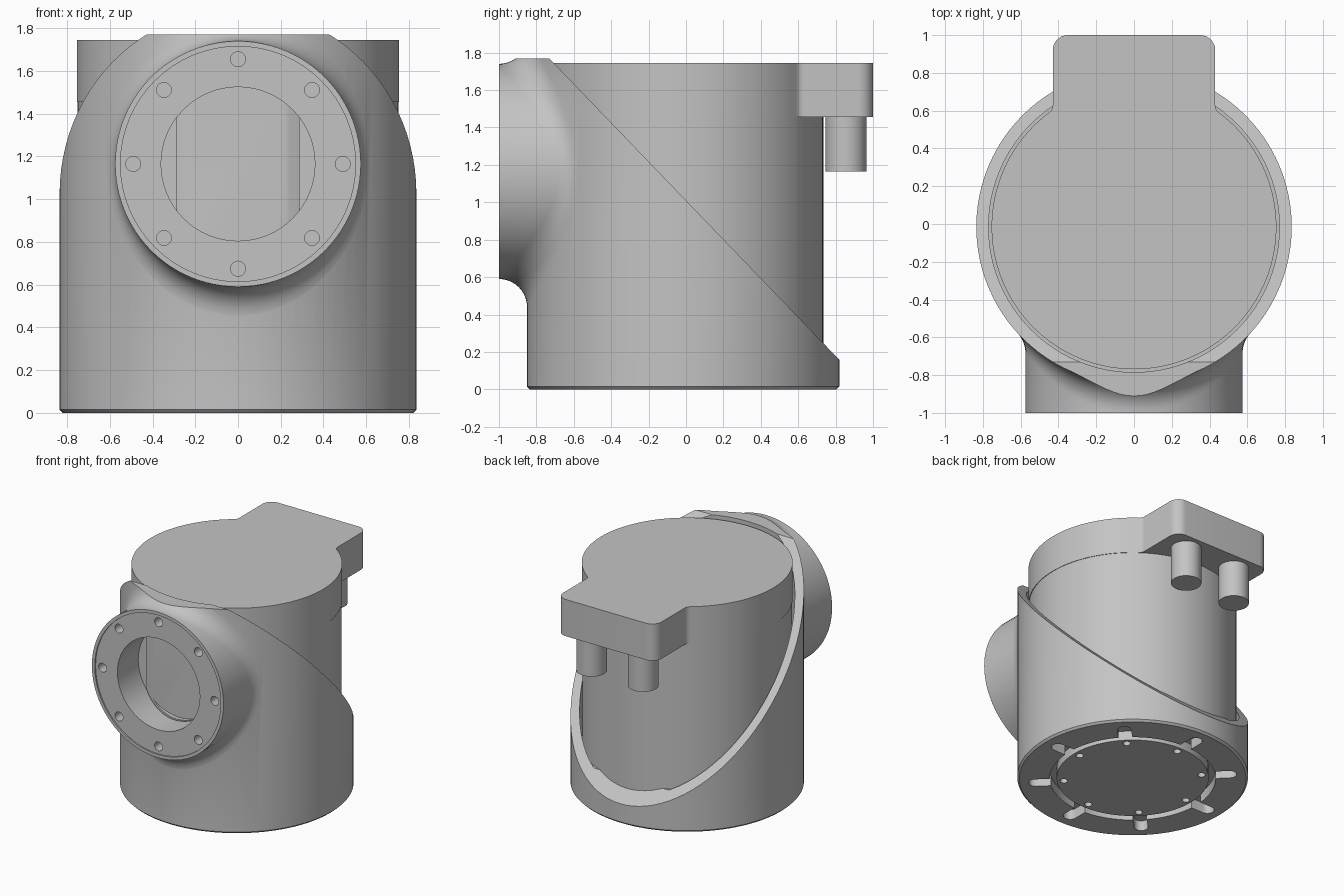
import bpy, bmesh, math
from mathutils import Vector

if "Cube" in bpy.data.objects:
    bpy.data.objects.remove(bpy.data.objects["Cube"])

CY = -0.015                      # y of the vertical body axis
PORT_Z = 1.165                   # height of the front port axis
R_SHELL, R_PORT, R_FILLET = 0.835, 0.575, 0.15
TAU = math.tau

grey = bpy.data.materials.new("plain grey")
grey.diffuse_color = (0.55, 0.55, 0.55, 1)
grey.use_nodes = True
grey.node_tree.nodes["Principled BSDF"].inputs["Base Color"].default_value = grey.diffuse_color


def finish(name, bm):
    bmesh.ops.recalc_face_normals(bm, faces=bm.faces)
    mesh = bpy.data.meshes.new(name)
    bm.to_mesh(mesh)
    bm.free()
    mesh.materials.append(grey)
    ob = bpy.data.objects.new(name, mesh)
    bpy.context.collection.objects.link(ob)
    return ob


def loft(name, rings):
    """Closed solid through a list of equally long point rings."""
    bm = bmesh.new()
    vs = [[bm.verts.new(p) for p in ring] for ring in rings]
    n = len(vs[0])
    for a, b in zip(vs, vs[1:]):
        for i in range(n):
            j = (i + 1) % n
            bm.faces.new((a[i], a[j], b[j], b[i]))
    bm.faces.new(vs[0])
    bm.faces.new(vs[-1])
    return finish(name, bm)


def upright(name, r, z0, z1, x=0, y=CY, n=96, chamfer=0):
    prof = [(r - chamfer, z0), (r, z0 + chamfer), (r, z1)] if chamfer else [(r, z0), (r, z1)]
    return loft(name, [[(x + q * math.cos(TAU * i / n), y + q * math.sin(TAU * i / n), z)
                        for i in range(n)] for q, z in prof])


def forward(name, r, y0, y1, x=0, z=PORT_Z, n=64):
    return loft(name, [[(x + r * math.cos(TAU * i / n), y, z + r * math.sin(TAU * i / n))
                        for i in range(n)] for y in (y0, y1)])


def prism(name, pts, z0, z1):
    return loft(name, [[(x, y, z) for x, y in pts] for z in (z0, z1)])


def boolean(ob, other, op="DIFFERENCE", keep=False):
    m = ob.modifiers.new("cut", "BOOLEAN")
    m.operation, m.solver, m.object = op, "EXACT", other
    bpy.context.view_layer.objects.active = ob
    bpy.ops.object.modifier_apply(modifier=m.name)
    if not keep:
        bpy.data.objects.remove(other)


def smooth(ob, angle=30):
    bpy.ops.object.select_all(action="DESELECT")
    ob.select_set(True)
    bpy.context.view_layer.objects.active = ob
    bpy.ops.object.shade_smooth_by_angle(angle=math.radians(angle))


# Outer shell with a bevelled foot
shell = upright("outer_shell", R_SHELL, 0, 2.1, chamfer=0.015)

# Front port blended into the shell by a rolling-ball fillet
N, STEPS = 96, 10
rings = [[] for _ in range(STEPS + 3)]
for i in range(N):
    c, s = math.cos(TAU * i / N), math.sin(TAU * i / N)
    rc = R_PORT + R_FILLET
    ball = Vector((rc * c, -math.sqrt((R_SHELL + R_FILLET) ** 2 - (rc * c) ** 2), rc * s))
    to_port = Vector((-c, 0, -s))
    to_shell = -Vector((ball.x, ball.y, 0)).normalized()
    origin = Vector((0, CY, PORT_Z))
    rings[0].append((R_PORT * c, -1.001, PORT_Z + R_PORT * s))
    for k in range(STEPS + 1):
        p = ball + R_FILLET * to_port.slerp(to_shell, k / STEPS)
        if k == STEPS:
            p += to_shell * 0.002
        p += origin
        p.y = max(p.y, -1.0005)
        rings[k + 1].append(p)
    rings[-1].append((0.7 * c, -0.2, PORT_Z + 0.7 * s))
port = loft("port", rings)
boolean(shell, port, "UNION")

# Trim: level top and sloping cut towards the back
boolean(shell, prism("top_trim", [(-2, -2), (2, -2), (2, 2), (-2, 2)], 1.77, 3))
slope = [(-0.76, 1.80), (0.86, 0.116), (3, 0.116), (3, 4), (-0.76, 4)]
boolean(shell, loft("slope_trim", [[(x, y, z) for y, z in slope] for x in (-2, 2)]))

# Cavity, port bore, recessed port face and its bolt holes
boolean(shell, upright("cavity", 0.77, 0.30, 2.5))
bore = forward("bore", 0.36, -1.2, -0.73)
boolean(shell, bore, keep=True)
boolean(shell, forward("face_recess", 0.55, -1.2, -0.99))
for k in range(8):
    a = TAU * k / 8
    boolean(shell, forward("bolt_hole", 0.035, -1.2, -0.90, 0.49 * math.cos(a),
                           PORT_Z + 0.49 * math.sin(a), 20))

# Underside: round recess with radial slots
boolean(shell, upright("foot_recess", 0.60, -0.2, 0.08))
for k in range(8):
    a = TAU * k / 8
    pts = [(0.5, -0.05)] + [(0.705 + 0.05 * math.cos(t), 0.05 * math.sin(t))
                            for t in [math.pi * (j / 10 - 0.5) for j in range(11)]] + [(0.5, 0.05)]
    ca, sa = math.cos(a), math.sin(a)
    boolean(shell, prism("slot", [(x * ca - y * sa, CY + x * sa + y * ca) for x, y in pts], -0.2, 0.08))
smooth(shell)

# Bottom plate with a circle of screw holes
plate = upright("bottom_plate", 0.55, 0.005, 0.1)
for k in range(8):
    a = TAU * k / 8
    boolean(plate, upright("screw_hole", 0.028, -0.1, 0.06, 0.5 * math.cos(a), CY + 0.5 * math.sin(a), 16))
smooth(plate)

# Inner body, cut flat where the port bore ends
body = upright("inner_body", 0.75, 0.2, 1.46)
boolean(body, bore, keep=True)

# Lid outline: disc with a rounded rear tab and filleted neck
R, W, F, C = 0.754, 0.43, 0.05, 0.08
fy = math.sqrt((R + F) ** 2 - (W + F) ** 2)
a_end = math.atan2(fy, W + F)
half = [(R * math.cos(t), R * math.sin(t) + CY)
        for t in [-math.pi / 2 + (a_end + math.pi / 2) * i / 60 for i in range(61)]]
half += [(W + F + F * math.cos(t), CY + fy + F * math.sin(t))
         for t in [a_end + math.pi - a_end * i / 6 for i in range(1, 7)]]
half += [(W - C + C * math.cos(t), 1 - C + C * math.sin(t))
         for t in [math.pi / 2 * i / 8 for i in range(9)]]
lid = prism("lid", half + [(-x, y) for x, y in reversed(half[1:])], 1.455, 1.745)
boolean(lid, bore)
smooth(body)
smooth(lid)

# Two pegs below the rear tab
for side, x in (("left", -0.225), ("right", 0.225)):
    smooth(upright(side + "_peg", 0.11, 1.165, 1.46, x, 0.855, 40))
